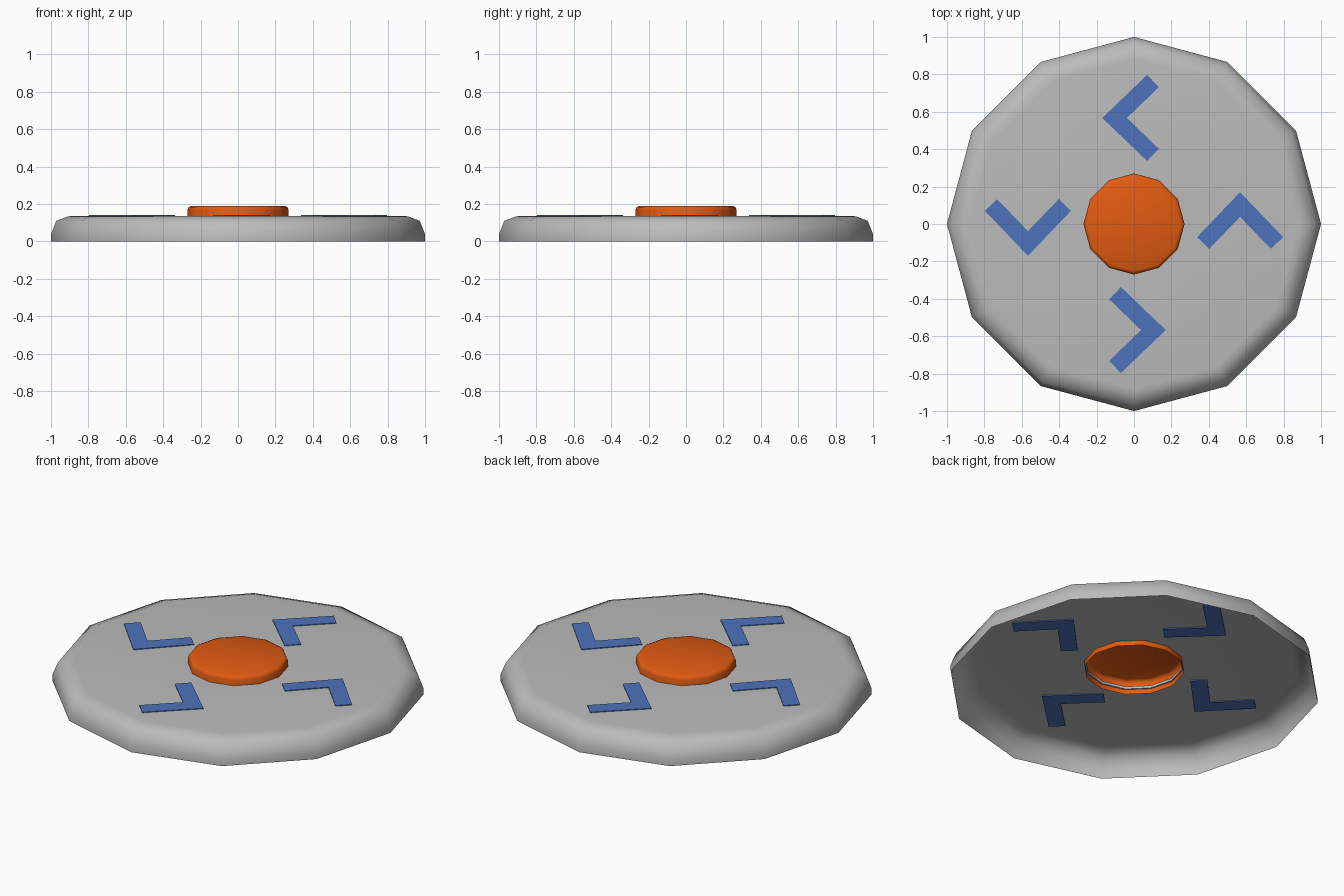
import bpy, bmesh, math

cube = bpy.data.objects.get("Cube")
if cube:
    bpy.data.objects.remove(cube, do_unlink=True)

SIDES = 12
DECK = 0.137


def material(name, color):
    mat = bpy.data.materials.new(name)
    mat.use_nodes = True
    mat.diffuse_color = (*color, 1)
    mat.node_tree.nodes["Principled BSDF"].inputs["Base Color"].default_value = (*color, 1)
    return mat


def add_object(name, bm, mat):
    mesh = bpy.data.meshes.new(name)
    bm.to_mesh(mesh)
    bm.free()
    mesh.materials.append(mat)
    obj = bpy.data.objects.new(name, mesh)
    bpy.context.collection.objects.link(obj)
    return obj


def lathe(name, profile, mat, closed_top=False):
    """Spin (radius, height) points, listed from the bottom outward edge up."""
    bm = bmesh.new()
    rings = []
    for r, z in profile:
        angles = [math.tau * i / SIDES for i in range(SIDES)]
        rings.append([bm.verts.new((r * math.cos(a), r * math.sin(a), z)) for a in angles])
    for low, high in zip(rings, rings[1:]):
        for i in range(SIDES):
            j = (i + 1) % SIDES
            bm.faces.new((low[i], low[j], high[j], high[i]))
    if closed_top:
        bm.faces.new(rings[-1])
    obj = add_object(name, bm, mat)
    bpy.ops.object.select_all(action="DESELECT")
    obj.select_set(True)
    bpy.context.view_layer.objects.active = obj
    bpy.ops.object.shade_smooth_by_angle(angle=math.radians(50))
    return obj


def chevron(name, turn, mat):
    """Thin bent plate, set through the deck and turned about the centre."""
    half = [(0, 0.17), (-0.23, -0.07), (-0.165, -0.133), (0, 0.038)]
    outline = half + [(-x, y) for x, y in reversed(half[1:3])]
    c, s = math.cos(turn), math.sin(turn)
    bm = bmesh.new()
    verts = []
    for x, y in outline:
        x += 0.567
        verts.append(bm.verts.new((x * c - y * s, x * s + y * c, DECK - 0.005)))
    face = bm.faces.new(verts)
    top = bmesh.ops.extrude_face_region(bm, geom=[face])["geom"]
    bmesh.ops.translate(bm, vec=(0, 0, 0.0095),
                        verts=[v for v in top if isinstance(v, bmesh.types.BMVert)])
    bmesh.ops.recalc_face_normals(bm, faces=bm.faces)
    return add_object(name, bm, mat)


grey = material("light grey", (0.50, 0.50, 0.50))
orange = material("orange", (0.76, 0.105, 0.006))
blue = material("blue", (0.075, 0.17, 0.50))

# Hollow disc, open below, with a short lip around its centre hole
lathe("disc_shell", [(1, 0), (1, 0.04), (0.972, 0.11), (0.91, 0.134), (0.88, DECK),
                     (0.262, DECK), (0.262, 0.152)], grey)

# Hollow hub button that drops through the deck
lathe("hub_button", [(0.27, 0.108), (0.27, 0.17), (0.264, 0.184), (0.25, 0.19)],
      orange, closed_top=True)

# Four chevrons around the hub
for k, side in enumerate(("left", "back", "right", "front")):
    chevron(side + "_chevron", k * math.pi / 2, blue)
